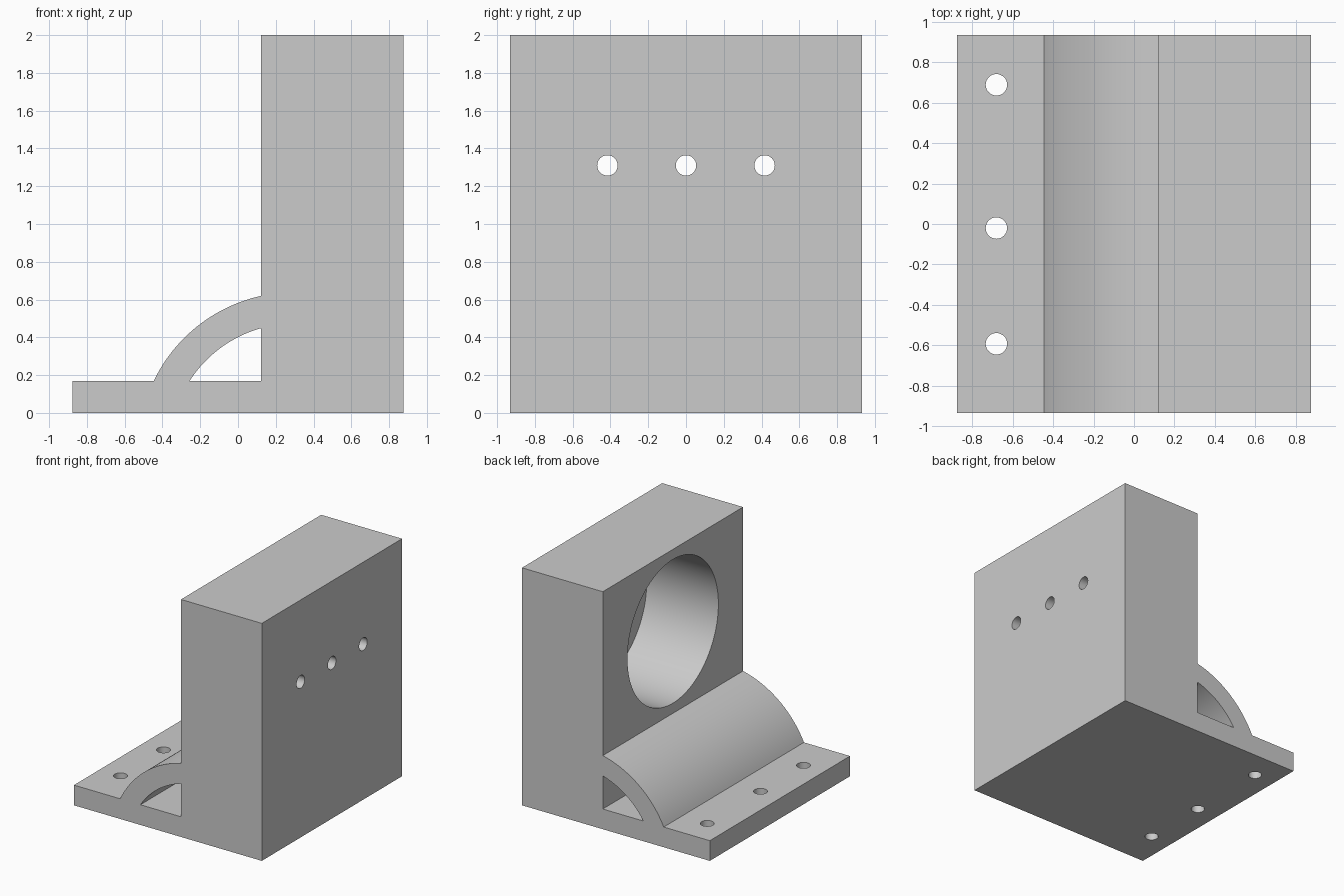
import bpy
import bmesh
from math import asin, acos, cos, sin, pi, radians
from mathutils import Vector

cube = bpy.data.objects.get("Cube")
if cube:
    bpy.data.objects.remove(cube, do_unlink=True)

HALF_X, HALF_Y, HEIGHT = 0.875, 0.933, 2.0
PLATE_TOP, WALL_X = 0.17, 0.122
ARCH_X, ARCH_Z = 0.301, -0.19
OUTER_R, INNER_R = 0.829, 0.663
BORE_Z, BORE_R, BORE_END = 1.31, 0.605, 0.79

grey = bpy.data.materials.new("plain grey")
grey.use_nodes = True
colour = (0.6, 0.6, 0.6, 1)
grey.diffuse_color = colour
grey.node_tree.nodes["Principled BSDF"].inputs["Base Color"].default_value = colour


def arc(radius, steps=32):
    """Arch curve from the plate top up to the wall."""
    start = pi - asin((PLATE_TOP - ARCH_Z) / radius)
    end = acos((WALL_X - ARCH_X) / radius)
    angles = [start + (end - start) * i / steps for i in range(steps + 1)]
    return [(ARCH_X + radius * cos(a), ARCH_Z + radius * sin(a)) for a in angles]


def add_object(name, bm):
    bmesh.ops.recalc_face_normals(bm, faces=bm.faces)
    mesh = bpy.data.meshes.new(name)
    bm.to_mesh(mesh)
    bm.free()
    mesh.materials.append(grey)
    obj = bpy.data.objects.new(name, mesh)
    bpy.context.collection.objects.link(obj)
    return obj


def prism(name, outline, half):
    """Extrude an x-z outline along y."""
    bm = bmesh.new()
    face = bm.faces.new([bm.verts.new((x, -half, z)) for x, z in outline])
    new = bmesh.ops.extrude_face_region(bm, geom=[face])["geom"]
    verts = [g for g in new if isinstance(g, bmesh.types.BMVert)]
    bmesh.ops.translate(bm, verts=verts, vec=(0, 2 * half, 0))
    return add_object(name, bm)


def cylinder(name, start, end, radius, segments=32):
    start, end = Vector(start), Vector(end)
    axis = end - start
    bm = bmesh.new()
    bmesh.ops.create_cone(bm, cap_ends=True, segments=segments, radius1=radius,
                          radius2=radius, depth=axis.length)
    turn = axis.to_track_quat('Z', 'Y').to_matrix()
    bmesh.ops.rotate(bm, verts=bm.verts, cent=(0, 0, 0), matrix=turn)
    bmesh.ops.translate(bm, verts=bm.verts, vec=(start + end) / 2)
    return add_object(name, bm)


# Base plate, arched brace and upright block in one profile
outline = [(-HALF_X, 0), (-HALF_X, PLATE_TOP)] + arc(OUTER_R)
outline += [(WALL_X, HEIGHT), (HALF_X, HEIGHT), (HALF_X, 0)]
bracket = prism("bracket", outline, HALF_Y)

# Hollow under the arch, open at both ends
cutters = [prism("arch_hollow", arc(INNER_R) + [(WALL_X, PLATE_TOP)], HALF_Y + 0.1)]

# Large blind bore in the upright block
cutters.append(cylinder("large_bore", (WALL_X - 0.1, 0, BORE_Z),
                        (BORE_END, 0, BORE_Z), BORE_R, 96))

# Small holes through the wall behind the bore
for y in (-0.416, 0, 0.416):
    cutters.append(cylinder("wall_hole", (BORE_END - 0.1, y, BORE_Z),
                            (HALF_X + 0.1, y, BORE_Z), 0.054))

# Mounting holes through the plate
for y in (-0.592, -0.02, 0.688):
    cutters.append(cylinder("plate_hole", (-0.68, y, -0.1),
                            (-0.68, y, PLATE_TOP + 0.1), 0.053))

# Cut the openings, then discard the cutters
bpy.context.view_layer.objects.active = bracket
for cutter in cutters:
    cutter.hide_render = True
    mod = bracket.modifiers.new(cutter.name, 'BOOLEAN')
    mod.operation = 'DIFFERENCE'
    mod.solver = 'EXACT'
    mod.object = cutter
    bpy.ops.object.modifier_apply(modifier=mod.name)
    bpy.data.objects.remove(cutter, do_unlink=True)

# Smooth curved walls with sharp edges
for obj in bpy.context.selected_objects:
    obj.select_set(False)
bracket.select_set(True)
bpy.ops.object.shade_smooth_by_angle(angle=radians(30))
